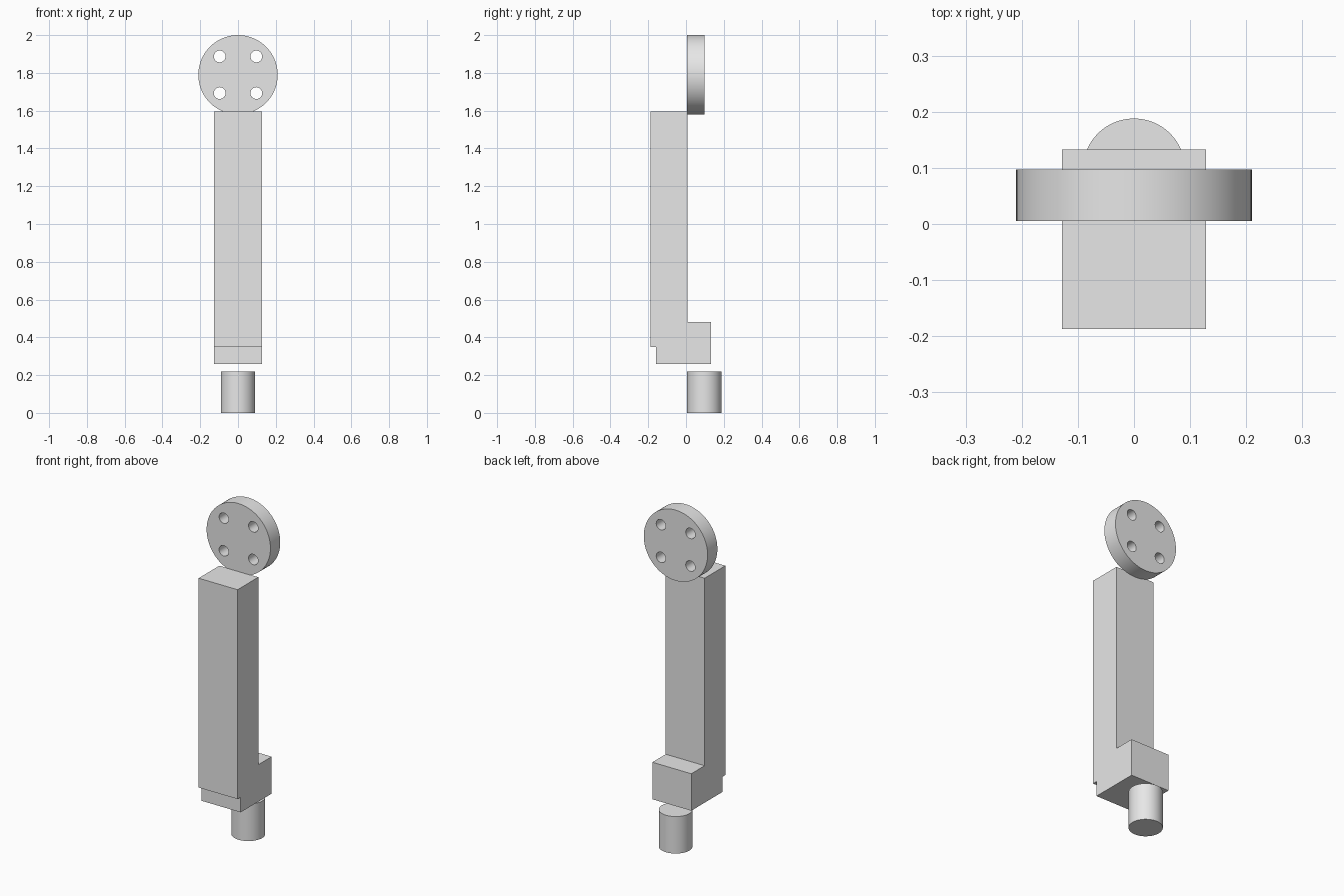
import bpy
import math

scene_cube = bpy.data.objects.get("Cube")
if scene_cube:
    bpy.data.objects.remove(scene_cube, do_unlink=True)

grey = bpy.data.materials.new("plain grey")
grey.use_nodes = True
grey.diffuse_color = (0.8, 0.8, 0.8, 1)
grey.node_tree.nodes["Principled BSDF"].inputs["Base Color"].default_value = (0.8, 0.8, 0.8, 1)


def finish(obj, name):
    obj.name = name
    obj.data.name = name
    obj.data.materials.append(grey)
    return obj


def cylinder(name, radius, depth, location, along_y=False, sides=96):
    bpy.ops.mesh.primitive_cylinder_add(vertices=sides, radius=radius, depth=depth, location=location)
    obj = bpy.context.object
    if along_y:
        obj.rotation_euler.x = math.pi / 2
    bpy.ops.object.transform_apply(location=False, rotation=True, scale=False)
    return finish(obj, name)


def extrude_profile(name, profile, half_width):
    """Solid made from a (y, z) outline spread along x."""
    count = len(profile)
    verts = [(x, y, z) for x in (-half_width, half_width) for y, z in profile]
    faces = [tuple(reversed(range(count))), tuple(range(count, 2 * count))]
    for i in range(count):
        j = (i + 1) % count
        faces.append((i, j, j + count, i + count))
    mesh = bpy.data.meshes.new(name)
    mesh.from_pydata(verts, [], faces)
    obj = bpy.data.objects.new(name, mesh)
    bpy.context.collection.objects.link(obj)
    return finish(obj, name)


def smooth(obj):
    bpy.ops.object.select_all(action="DESELECT")
    obj.select_set(True)
    bpy.context.view_layer.objects.active = obj
    bpy.ops.object.shade_smooth_by_angle(angle=math.radians(30))


# Upright arm with the stepped foot block in one outline
extrude_profile("arm", [
    (-0.187, 0.35), (-0.158, 0.35), (-0.158, 0.26), (0.133, 0.26),
    (0.133, 0.48), (0.008, 0.48), (0.008, 1.595), (-0.187, 1.595),
], 0.128)

# Round peg below the foot
smooth(cylinder("bottom_peg", 0.091, 0.22, (0, 0.097, 0.11)))

# Flange disc at the top, drilled with four through holes
disc_y, disc_z, hole_offset = 0.051, 1.79, 0.097
disc = cylinder("flange_disc", 0.21, 0.092, (0, disc_y, disc_z), along_y=True)
for sx in (-1, 1):
    for sz in (-1, 1):
        cutter = cylinder("hole_cutter", 0.031, 0.3,
                          (sx * hole_offset, disc_y, disc_z + sz * hole_offset),
                          along_y=True, sides=48)
        cut = disc.modifiers.new("hole", "BOOLEAN")
        cut.operation = "DIFFERENCE"
        cut.solver = "EXACT"
        cut.object = cutter
        bpy.context.view_layer.objects.active = disc
        bpy.ops.object.modifier_apply(modifier=cut.name)
        bpy.data.objects.remove(cutter, do_unlink=True)
smooth(disc)
